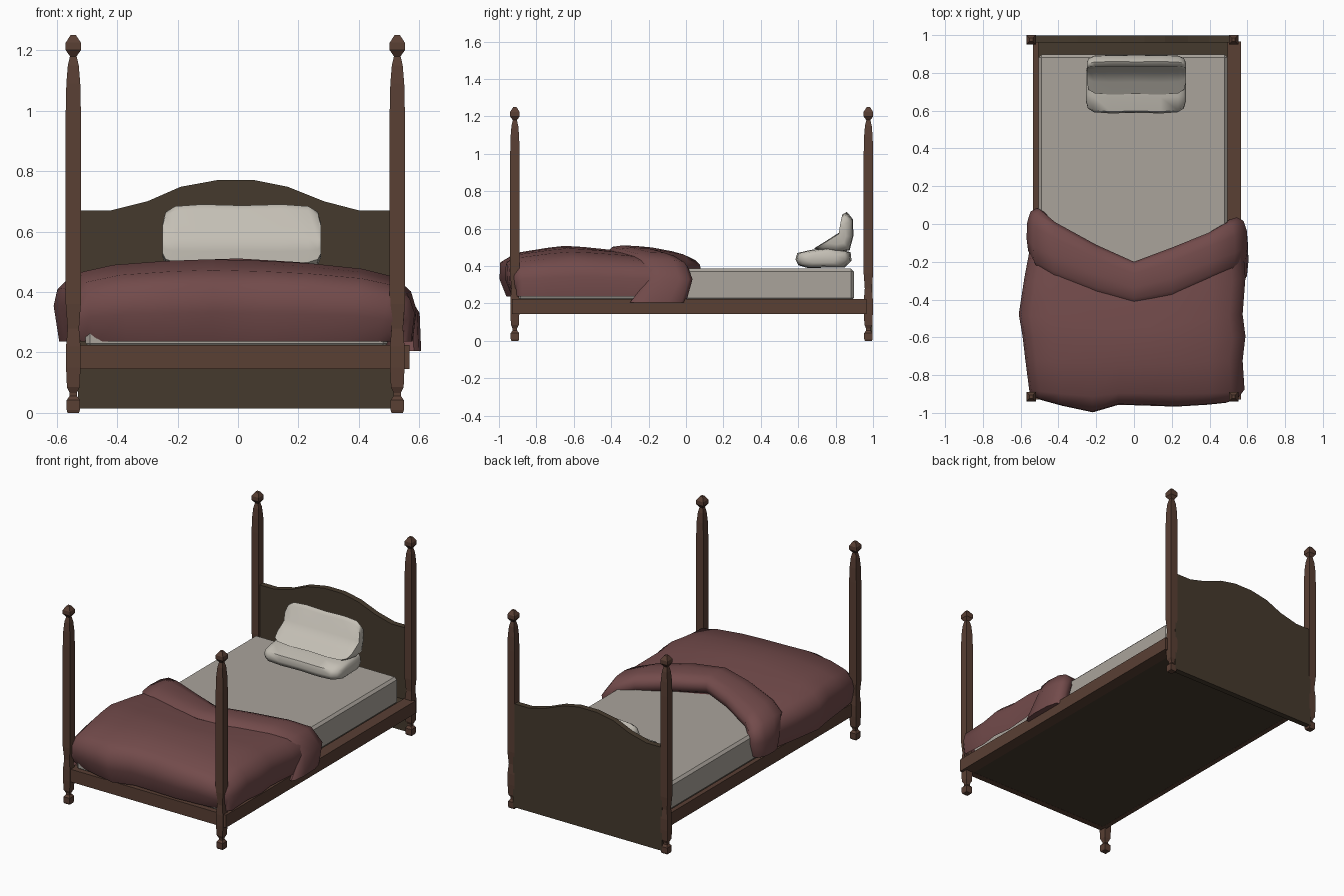
import bpy, bmesh, math

if "Cube" in bpy.data.objects:
    bpy.data.objects.remove(bpy.data.objects["Cube"])


def material(name, rgb):
    m = bpy.data.materials.new(name)
    m.diffuse_color = (*rgb, 1)
    m.use_nodes = True
    m.node_tree.nodes["Principled BSDF"].inputs["Base Color"].default_value = m.diffuse_color
    return m


WOOD = material("wood", (0.10, 0.05, 0.034))
DARK = material("dark_wood", (0.06, 0.042, 0.026))
SHEET = material("sheet", (0.40, 0.37, 0.33))
LINEN = material("linen", (0.55, 0.52, 0.46))
COVER = material("cover", (0.17, 0.07, 0.07))


def finish(name, bm, mat, angle=None):
    bmesh.ops.recalc_face_normals(bm, faces=bm.faces)
    me = bpy.data.meshes.new(name)
    bm.to_mesh(me)
    bm.free()
    me.materials.append(mat)
    ob = bpy.data.objects.new(name, me)
    bpy.context.collection.objects.link(ob)
    if angle:
        bpy.ops.object.select_all(action='DESELECT')
        ob.select_set(True)
        bpy.context.view_layer.objects.active = ob
        bpy.ops.object.shade_smooth_by_angle(angle=math.radians(angle))
    return ob


def loft(name, rows, mat, closed=True, angle=None):
    """Skin a list of equal-length point rows; closed rows get end caps."""
    bm = bmesh.new()
    vs = [[bm.verts.new(p) for p in r] for r in rows]
    n = len(rows[0])
    for a, b in zip(vs, vs[1:]):
        for j in range(n if closed else n - 1):
            k = (j + 1) % n
            bm.faces.new((a[j], a[k], b[k], b[j]))
    if closed:
        bm.faces.new(vs[0])
        bm.faces.new(vs[-1])
    return finish(name, bm, mat, angle)


def box(name, x0, x1, y0, y1, z0, z1, mat, bevel=0):
    bm = bmesh.new()
    bmesh.ops.create_cube(bm, size=1)
    for v in bm.verts:
        v.co.x = x1 if v.co.x > 0 else x0
        v.co.y = y1 if v.co.y > 0 else y0
        v.co.z = z1 if v.co.z > 0 else z0
    if bevel:
        bmesh.ops.bevel(bm, geom=bm.edges[:], offset=bevel, segments=1, affect='EDGES')
    return finish(name, bm, mat)


# Four square turned posts: (z, half width)
POST = [(0, .019), (.01, .022), (.042, .022), (.056, .012), (.066, .012),
        (.085, .021), (.15, .024), (.22, .024), (.28, .019), (.36, .025),
        (1.0, .025), (1.09, .023), (1.15, .018), (1.18, .011),
        (1.19, .018), (1.2, .025), (1.225, .025), (1.25, .009)]
for side, px in (("left", -.545), ("right", .527)):
    for end, py in (("foot", -.915), ("head", .975)):
        loft(f"{side}_{end}_post",
             [[(px + a * h, py + b * h, z) for a, b in ((-1, -1), (1, -1), (1, 1), (-1, 1))]
              for z, h in POST], WOOD)

# Bed frame
box("left_rail", -.535, -.505, -.93, .965, .145, .225, WOOD)
box("right_rail", .495, .567, -.93, .965, .145, .225, WOOD)
box("foot_rail", -.505, .495, -.93, -.89, .145, .225, WOOD)
box("base_panel", -.505, .495, -.89, .965, .146, .215, DARK)

# Arched headboard
arch = [(-.53, .67), (-.42, .67), (-.30, .70), (-.19, .748), (-.07, .77), (.055, .77),
        (.165, .748), (.285, .70), (.40, .67), (.515, .67)]
outline = [(-.53, .015)] + arch + [(.515, .015)]
loft("headboard", [[(x, y, z) for x, z in outline] for y in (.962, .998)], DARK)

# Mattress
box("mattress", -.505, .495, -.9, .897, .215, .386, SHEET, .015)


# Pillows: side outline carried across the width, shrinking at the ends
def pillow(name, prof, x0, x1):
    cy = sum(p[0] for p in prof) / len(prof)
    cz = sum(p[1] for p in prof) / len(prof)
    rows = []
    for t, s in ((0, .5), (.02, .8), (.08, .95), (.25, 1), (.5, .97),
                 (.75, 1), (.92, .95), (.98, .8), (1, .5)):
        rows.append([(x0 + t * (x1 - x0), cy + (y - cy) * s, cz + (z - cz) * s) for y, z in prof])
    loft(name, rows, LINEN, angle=60)


pillow("lower_pillow", [(.585, .435), (.60, .405), (.65, .39), (.85, .393), (.885, .43),
                        (.88, .475), (.77, .5), (.67, .487), (.595, .47)], -.255, .275)
pillow("upper_pillow", [(.685, .495), (.71, .483), (.80, .47), (.875, .485), (.895, .56),
                        (.893, .65), (.86, .69), (.835, .675), (.82, .58), (.75, .535)], -.25, .275)

# Bedspread body: cross profile (u across, height fraction), then rows (y, left, right, top, V bend)
CROSS = [(-.97, 0), (-1, .45), (-.98, .66), (-.9, .85), (-.7, .95), (-.4, 1), (-.15, 1.02),
         (.15, 1), (.4, .97), (.7, .9), (.88, .8), (.97, .62), (1, .4), (.98, 0)]
FRONT = [.06, .06, .055, .035, .005, -.03, .01, .005, 0, .01, .02, .04, .06, .06]
rows = []
for y, l, r, top, front, bend in ((-.93, .52, .52, .237, 1, 0), (-.967, .545, .55, .33, 1, 0),
                                  (-.963, .55, .565, .42, 1, 0), (-.9, .555, .585, .468, .4, 0),
                                  (-.75, .575, .575, .492, 0, .05), (-.66, .59, .59, .503, 0, .12),
                                  (-.56, .61, .575, .497, 0, .15), (-.42, .58, .59, .482, 0, .25),
                                  (-.28, .545, .575, .46, 0, .33)):
    rows.append([(u * (l if u < 0 else r), y + front * FRONT[i] + bend * abs(u) * .55,
                  .237 + (top - .237) * h) for i, (u, h) in enumerate(CROSS)])
loft("bedspread", rows, COVER, closed=False, angle=70)

# Turned-back fold: stations (x, z, front y, back y, outward x, outward z)
STATIONS = [(-.525, .24, -.14, .05, -1, 0), (-.533, .34, -.16, .085, -1, 0),
            (-.51, .42, -.22, .075, -.7, .7), (-.42, .447, -.27, .01, -.1, 1),
            (-.2, .468, -.355, -.11, 0, 1), (0, .475, -.41, -.2, 0, 1),
            (.2, .463, -.375, -.125, 0, 1), (.4, .44, -.285, -.045, .1, 1),
            (.51, .41, -.24, .01, .7, .7), (.565, .33, -.20, .035, 1, 0),
            (.57, .205, -.30, .0, 1, 0)]
# Section: (fraction from front to back, outward offset)
SECTION = [(.04, -.01), (0, .012), (.08, .028), (.35, .036), (.7, .032), (.92, .015),
           (1, -.02), (.95, -.06), (.8, -.085), (.3, -.05)]
rows = []
for x, z, yf, yb, nx, nz in STATIONS:
    rows.append([(x + nx * o, yf + (yb - yf) * t, z + nz * o) for t, o in SECTION])
loft("bedspread_fold", rows, COVER, angle=60)
